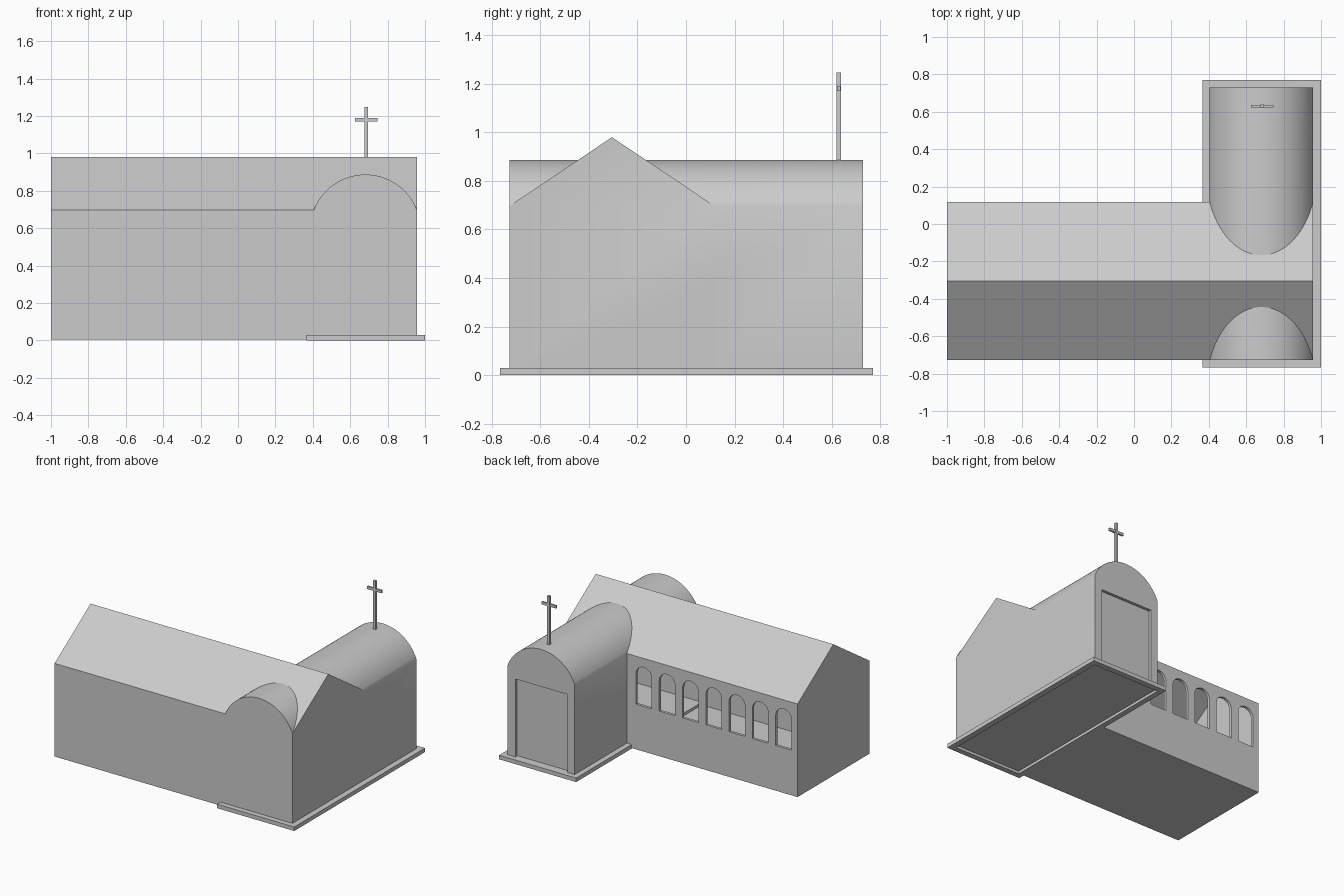
import bpy, bmesh, math
from mathutils import Vector

if "Cube" in bpy.data.objects:
    bpy.data.objects.remove(bpy.data.objects["Cube"])


def prism(name, profile, axis, a, b):
    """Extrude a closed (horizontal, z) profile along x or y from a to b."""
    bm = bmesh.new()
    place = (lambda h, z: (a, h, z)) if axis == 'x' else (lambda h, z: (h, a, z))
    face = bm.faces.new([bm.verts.new(place(h, z)) for h, z in profile])
    new = bmesh.ops.extrude_face_region(bm, geom=[face])['geom']
    shift = Vector((b - a, 0, 0)) if axis == 'x' else Vector((0, b - a, 0))
    bmesh.ops.translate(bm, vec=shift, verts=[v for v in new if isinstance(v, bmesh.types.BMVert)])
    bmesh.ops.recalc_face_normals(bm, faces=bm.faces)
    me = bpy.data.meshes.new(name)
    bm.to_mesh(me)
    bm.free()
    ob = bpy.data.objects.new(name, me)
    bpy.context.collection.objects.link(ob)
    return ob


def box(name, x0, x1, y0, y1, z0, z1):
    return prism(name, [(x0, z0), (x1, z0), (x1, z1), (x0, z1)], 'y', y0, y1)


def combine(target, other, op):
    m = target.modifiers.new(op, 'BOOLEAN')
    m.operation, m.solver, m.object = op, 'EXACT', other
    bpy.context.view_layer.objects.active = target
    bpy.ops.object.modifier_apply(modifier=m.name)
    bpy.data.objects.remove(other)


def gable(y0, y1, z0, eave, ridge):
    return [(y0, z0), (y1, z0), (y1, eave), ((y0 + y1) / 2, ridge), (y0, eave)]


def arched(cx, half, z0, spring, rise, n):
    """Rectangle topped by a circular arc."""
    r = (half * half + rise * rise) / (2 * rise)
    cz, t = spring + rise - r, math.atan2(half, r - rise)
    arc = [(cx + r * math.sin(t - 2 * t * i / n), cz + r * math.cos(t - 2 * t * i / n))
           for i in range(n + 1)]
    return [(cx - half, z0), (cx + half, z0)] + arc


T = 0.02          # wall thickness
WX = 0.681        # centre line of the barrel-roofed wing

# Outer shell: gabled nave joined with barrel-vaulted wing
shell = prism('church_walls_and_roof', gable(-0.727, 0.117, 0.004, 0.697, 0.98), 'x', -1.0, 0.957)
combine(shell, prism('wing', arched(WX, 0.276, 0.004, 0.697, 0.19, 40), 'y', -0.727, 0.73), 'UNION')
combine(shell, box('under_recess', 0.40, 1.1, -0.8, 0.8, -0.1, 0.02), 'DIFFERENCE')

# Hollow interior
inner = prism('inner', gable(-0.727 + T, 0.117 - T, 0.03, 0.686, 0.957), 'x', -1.0 + T, 0.957 - T)
combine(inner, prism('inner_wing', arched(WX, 0.276 - T, 0.03, 0.69, 0.177, 40),
                     'y', -0.727 + T, 0.73 - T), 'UNION')
combine(shell, inner, 'DIFFERENCE')
combine(shell, box('nave_floor_drop', -1 + T, 0.365, -0.727 + T, 0.117 - T, 0.01, 0.1), 'DIFFERENCE')

# Seven arched windows in the back wall
for i in range(7):
    cx = 0.265 - i * 1.15 / 6
    combine(shell, prism('window', arched(cx, 0.065, 0.34, 0.565, 0.065, 16), 'y', 0.07, 0.2), 'DIFFERENCE')

# Doorway with recessed door
combine(shell, box('doorway', 0.463, 0.893, 0.68, 0.8, 0.03, 0.61), 'DIFFERENCE')
box('door', 0.46, 0.896, 0.69, 0.705, 0.028, 0.613)

# Base kerb around the wing
kerb = box('base_kerb', 0.365, 1.0, -0.767, 0.77, 0.0, 0.03)
combine(kerb, box('kerb_hole', 0.406, 0.956, -0.726, 0.729, -0.1, 0.1), 'DIFFERENCE')

# Cross on the wing roof
box('cross_post', 0.676, 0.696, 0.62, 0.638, 0.86, 1.247)
box('cross_arm', 0.626, 0.746, 0.622, 0.636, 1.17, 1.19)

# Smooth vault, crisp edges
bpy.ops.object.select_all(action='DESELECT')
shell.select_set(True)
bpy.context.view_layer.objects.active = shell
bpy.ops.object.shade_smooth_by_angle(angle=math.radians(25))
